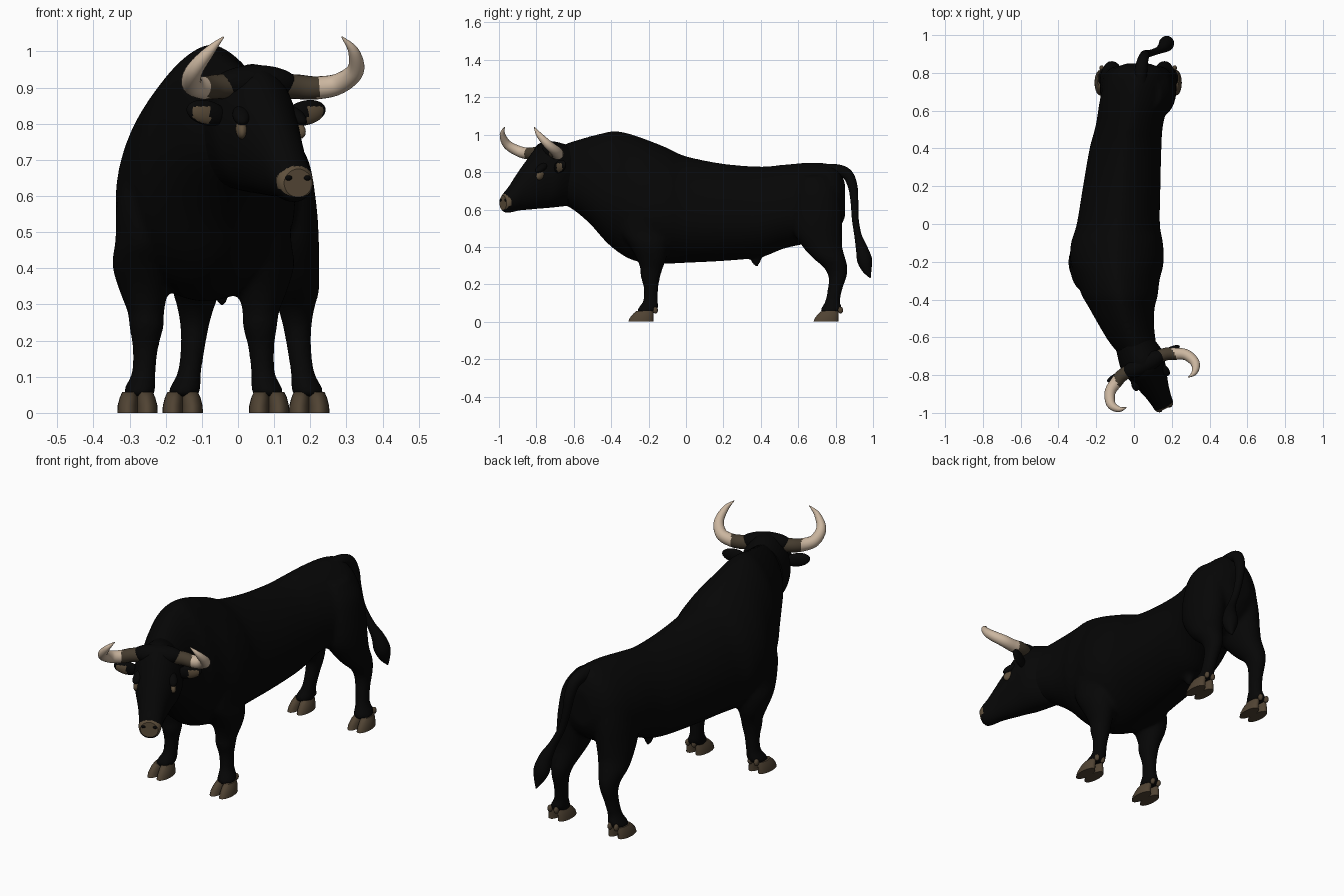
import bpy, bmesh, math
from mathutils import Vector, Matrix, Euler

cube = bpy.data.objects.get("Cube")
if cube:
    bpy.data.objects.remove(cube, do_unlink=True)


def material(name, rgb):
    m = bpy.data.materials.new(name)
    m.use_nodes = True
    m.diffuse_color = (*rgb, 1)
    bsdf = m.node_tree.nodes["Principled BSDF"]
    bsdf.inputs["Base Color"].default_value = (*rgb, 1)
    bsdf.inputs["Roughness"].default_value = 0.8
    return m


COAT = material("black_coat", (0.0018, 0.0018, 0.0018))
HOOF = material("brown_hoof", (0.08, 0.056, 0.033))
SKIN = material("brown_skin", (0.11, 0.077, 0.044))
BASE = material("dark_horn_base", (0.06, 0.045, 0.028))
HORN = material("pale_horn", (0.6, 0.47, 0.35))

# Head frame: local x is the head's left, local -y is its facing direction
HEAD = Matrix.Translation((0.05, -0.74, 0)) @ Matrix.Rotation(math.radians(26), 4, 'Z')


def finish(name, bm, mats, rule=None, matrix=None):
    bmesh.ops.recalc_face_normals(bm, faces=bm.faces)
    for f in bm.faces:
        f.smooth = True
        if rule:
            f.material_index = rule(f)
    me = bpy.data.meshes.new(name)
    bm.to_mesh(me)
    bm.free()
    me.set_sharp_from_angle(angle=math.radians(50))
    for m in mats:
        me.materials.append(m)
    ob = bpy.data.objects.new(name, me)
    bpy.context.collection.objects.link(ob)
    if matrix:
        ob.matrix_world = matrix
    return ob


def smooth_rows(rows, n):
    """Catmull-Rom interpolation through rows of numbers."""
    pts = [Vector(r) for r in rows]
    out = []
    for i in range(len(pts) - 1):
        a, b, c, d = pts[max(i - 1, 0)], pts[i], pts[i + 1], pts[min(i + 2, len(pts) - 1)]
        for k in range(n):
            t = k / n
            out.append(0.5 * (2 * b + (c - a) * t + (2 * a - 5 * b + 4 * c - d) * t * t
                              + (3 * b - a - 3 * c + d) * t ** 3))
    return out + [pts[-1]]


def loft(name, rings, mats, rule=None, matrix=None):
    bm = bmesh.new()
    vs = [[bm.verts.new(p) for p in ring] for ring in rings]
    n = len(vs[0])
    for a, b in zip(vs, vs[1:]):
        for i in range(n):
            j = (i + 1) % n
            bm.faces.new((a[i], a[j], b[j], b[i]))
    for ring in (vs[0], vs[-1]):
        cap = bm.faces.new(ring)
        bmesh.ops.inset_region(bm, faces=[cap], thickness=0.012)
    return finish(name, bm, mats, rule, matrix)


def circle(n):
    return [(math.cos(2 * math.pi * i / n), math.sin(2 * math.pi * i / n)) for i in range(n)]


def body_ring(r, low=0.42, top=1.25, bottom=1.1, n=48):
    """Egg-shaped ring in the xz plane from (y, centre x, half width, bottom, top)."""
    y, cx, w, z0, z1 = r
    mid = z0 + low * (z1 - z0)
    return [Vector((cx + w * math.copysign(abs(c) ** (top if s > 0 else bottom), c), y,
                    mid + s * ((z1 - mid) if s > 0 else (mid - z0)))) for c, s in circle(n)]


def leg_ring(r, n=24):
    z, x, y, rx, ry = r
    return [Vector((x + rx * c, y + ry * s, z)) for c, s in circle(n)]


def tube(name, rows, mats, rule=None, matrix=None, n=20):
    """Round tube through (x, y, z, radius) rows."""
    rows = smooth_rows(rows, 6)
    rings = []
    for i, r in enumerate(rows):
        t = (rows[min(i + 1, len(rows) - 1)] - rows[max(i - 1, 0)]).to_3d().normalized()
        u = t.cross(Vector((0, 0, 1))).normalized()
        v = t.cross(u)
        rings.append([r.to_3d() + max(r[3], 0.001) * (c * u + s * v) for c, s in circle(n)])
    return loft(name, rings, mats, rule, matrix)


def ellipsoid(name, centre, radii, mats, rule=None, matrix=None, tilt=(0, 0, 0)):
    bm = bmesh.new()
    m = Matrix.LocRotScale(Vector(centre), Euler(tilt), Vector(radii))
    bmesh.ops.create_uvsphere(bm, u_segments=40, v_segments=28, radius=1, matrix=m)
    return finish(name, bm, mats, rule, matrix)


# Torso and neck, curving towards the turned head
torso = [(-0.70, 0.03, 0.10, 0.64, 0.93), (-0.62, -0.01, 0.125, 0.61, 0.96),
         (-0.52, -0.045, 0.15, 0.53, 0.99), (-0.44, -0.065, 0.175, 0.44, 1.01),
         (-0.38, -0.075, 0.20, 0.385, 1.02), (-0.30, -0.085, 0.22, 0.335, 1.005),
         (-0.20, -0.09, 0.247, 0.31, 0.97), (-0.10, -0.09, 0.243, 0.31, 0.93),
         (0.0, -0.083, 0.22, 0.315, 0.885), (0.2, -0.065, 0.205, 0.325, 0.845),
         (0.4, -0.045, 0.19, 0.345, 0.83), (0.52, -0.025, 0.178, 0.39, 0.84),
         (0.65, 0.0, 0.182, 0.42, 0.85), (0.76, 0.015, 0.17, 0.45, 0.845),
         (0.82, 0.02, 0.13, 0.50, 0.815), (0.85, 0.02, 0.06, 0.56, 0.74)]
body_parts = [loft("body", [body_ring(r) for r in smooth_rows(torso, 4)], [COAT]),
              ellipsoid("belly_sheath", (-0.045, 0.375, 0.355), (0.022, 0.03, 0.062), [COAT])]

# Head with a brown muzzle
skull = [(0.12, 0, 0.10, 0.62, 0.945), (0.02, 0, 0.12, 0.61, 0.965),
         (-0.05, 0, 0.104, 0.605, 0.94), (-0.11, 0, 0.085, 0.60, 0.875),
         (-0.17, 0, 0.067, 0.595, 0.80), (-0.22, 0, 0.057, 0.585, 0.73),
         (-0.25, 0, 0.053, 0.585, 0.695), (-0.265, 0, 0.043, 0.597, 0.675)]


def muzzle_rule(f):
    c = f.calc_center_median()
    return int(c.y < -0.24 and (c.x / 0.056) ** 2 + ((c.z - 0.64) / 0.043) ** 2 < 1)


loft("head", [body_ring(r, 0.5, 1.1, 0.95) for r in smooth_rows(skull, 8)],
     [COAT, SKIN], muzzle_rule, HEAD)
ellipsoid("poll_tuft", (0, -0.002, 0.912), (0.125, 0.052, 0.05), [COAT], matrix=HEAD)

for side, s in (("left", 1), ("right", -1)):
    # Horns, dark at the root and pale beyond
    horn = [(0.06, 0, 0.905, 0.034), (0.125, -0.005, 0.902, 0.034), (0.172, -0.025, 0.899, 0.032),
            (0.225, -0.058, 0.91, 0.029), (0.248, -0.118, 0.947, 0.024),
            (0.222, -0.16, 1.0, 0.015), (0.182, -0.168, 1.04, 0.002)]
    tube(side + "_horn", [(s * x, y, z, r) for x, y, z, r in horn], [BASE, HORN],
         lambda f: int(abs(f.calc_center_median().x) > 0.17), HEAD)
    # Ears with brown inner faces
    ellipsoid(side + "_ear", (s * 0.152, 0.0, 0.83), (0.062, 0.02, 0.034), [COAT, SKIN],
              lambda f: int(f.normal.y < -0.6 and f.calc_center_median().z < 0.848
                            and 0.15 < abs(f.calc_center_median().x) < 0.2),
              HEAD, (0, -s * 0.2, 0))
    # Eyes under heavy brows, and nostrils
    ellipsoid(side + "_eye", (s * 0.083, -0.08, 0.785), (0.017, 0.036, 0.025), [SKIN],
              matrix=HEAD, tilt=(0.5, 0, s * 0.4))
    ellipsoid(side + "_brow", (s * 0.082, -0.075, 0.823), (0.024, 0.045, 0.02), [COAT],
              matrix=HEAD, tilt=(0.5, 0, s * 0.35))
    ellipsoid(side + "_nostril", (s * 0.029, -0.261, 0.65), (0.012, 0.009, 0.008), [COAT],
              matrix=HEAD)

# Legs: rows of (height, distance from middle, y, x radius, y radius)
front = [(0.78, 0.09, -0.2, 0.05, 0.08), (0.68, 0.13, -0.21, 0.08, 0.12),
         (0.58, 0.155, -0.22, 0.085, 0.14), (0.48, 0.16, -0.22, 0.083, 0.13),
         (0.41, 0.168, -0.20, 0.084, 0.105), (0.34, 0.165, -0.185, 0.068, 0.08),
         (0.28, 0.159, -0.185, 0.051, 0.059), (0.24, 0.157, -0.19, 0.048, 0.052),
         (0.18, 0.16, -0.187, 0.036, 0.039), (0.11, 0.165, -0.19, 0.033, 0.04),
         (0.07, 0.175, -0.203, 0.043, 0.055), (0.045, 0.18, -0.22, 0.043, 0.045)]
hind = [(0.78, 0.07, 0.69, 0.05, 0.08), (0.70, 0.085, 0.70, 0.088, 0.12),
        (0.58, 0.105, 0.70, 0.09, 0.135), (0.48, 0.114, 0.705, 0.088, 0.13),
        (0.40, 0.125, 0.73, 0.078, 0.106), (0.34, 0.136, 0.765, 0.067, 0.087),
        (0.29, 0.139, 0.80, 0.051, 0.064), (0.24, 0.142, 0.81, 0.04, 0.049),
        (0.18, 0.147, 0.798, 0.034, 0.04), (0.11, 0.157, 0.784, 0.033, 0.04),
        (0.07, 0.168, 0.778, 0.043, 0.057), (0.045, 0.174, 0.762, 0.043, 0.045)]
for part, rows, middle, reach, foot_y in (("front", front, -0.096, 0.182, -0.22),
                                          ("hind", hind, 0.022, 0.175, 0.77)):
    for side, s in (("left", 1), ("right", -1)):
        leg = [(z, middle + s * dx, y, rx, ry) for z, dx, y, rx, ry in rows]
        name = f"{side}_{part}"
        body_parts.append(loft(name + "_leg", [leg_ring(r) for r in smooth_rows(leg, 4)], [COAT]))
        foot_x = middle + s * reach
        # Cloven hoof and dewclaws
        for claw, d in (("outer", s), ("inner", -s)):
            x = foot_x + d * 0.027
            toe = [(0, x, foot_y - 0.022, 0.029, 0.067), (0.02, x, foot_y - 0.018, 0.028, 0.063),
                   (0.043, x - d * 0.003, foot_y - 0.008, 0.025, 0.054),
                   (0.058, x - d * 0.005, foot_y, 0.02, 0.044)]
            loft(f"{name}_{claw}_claw", [leg_ring(r, 20) for r in toe], [HOOF])
            ellipsoid(f"{name}_{claw}_dewclaw", (foot_x + d * 0.018, foot_y + 0.056, 0.062),
                      (0.012, 0.014, 0.018), [HOOF])

# Blend torso and legs into one smooth skin
for ob in body_parts:
    ob.select_set(True)
bpy.context.view_layer.objects.active = body_parts[0]
bpy.ops.object.join()
body = bpy.context.view_layer.objects.active
remesh = body.modifiers.new("blend", 'REMESH')
remesh.mode = 'VOXEL'
remesh.voxel_size = 0.011
remesh.use_smooth_shade = True
relax = body.modifiers.new("relax", 'SMOOTH')
relax.factor = 0.5
relax.iterations = 6

# Tail with a tuft, swung to one side
tail = [(0.03, 0.72, 0.80, 0.04), (0.035, 0.8, 0.808, 0.035), (0.045, 0.86, 0.79, 0.03),
        (0.055, 0.89, 0.73, 0.026), (0.065, 0.9, 0.65, 0.021), (0.09, 0.905, 0.55, 0.018),
        (0.13, 0.92, 0.46, 0.02), (0.16, 0.94, 0.39, 0.032), (0.172, 0.955, 0.33, 0.04),
        (0.18, 0.967, 0.28, 0.027), (0.185, 0.985, 0.235, 0.003)]
tube("tail", tail, [COAT])
